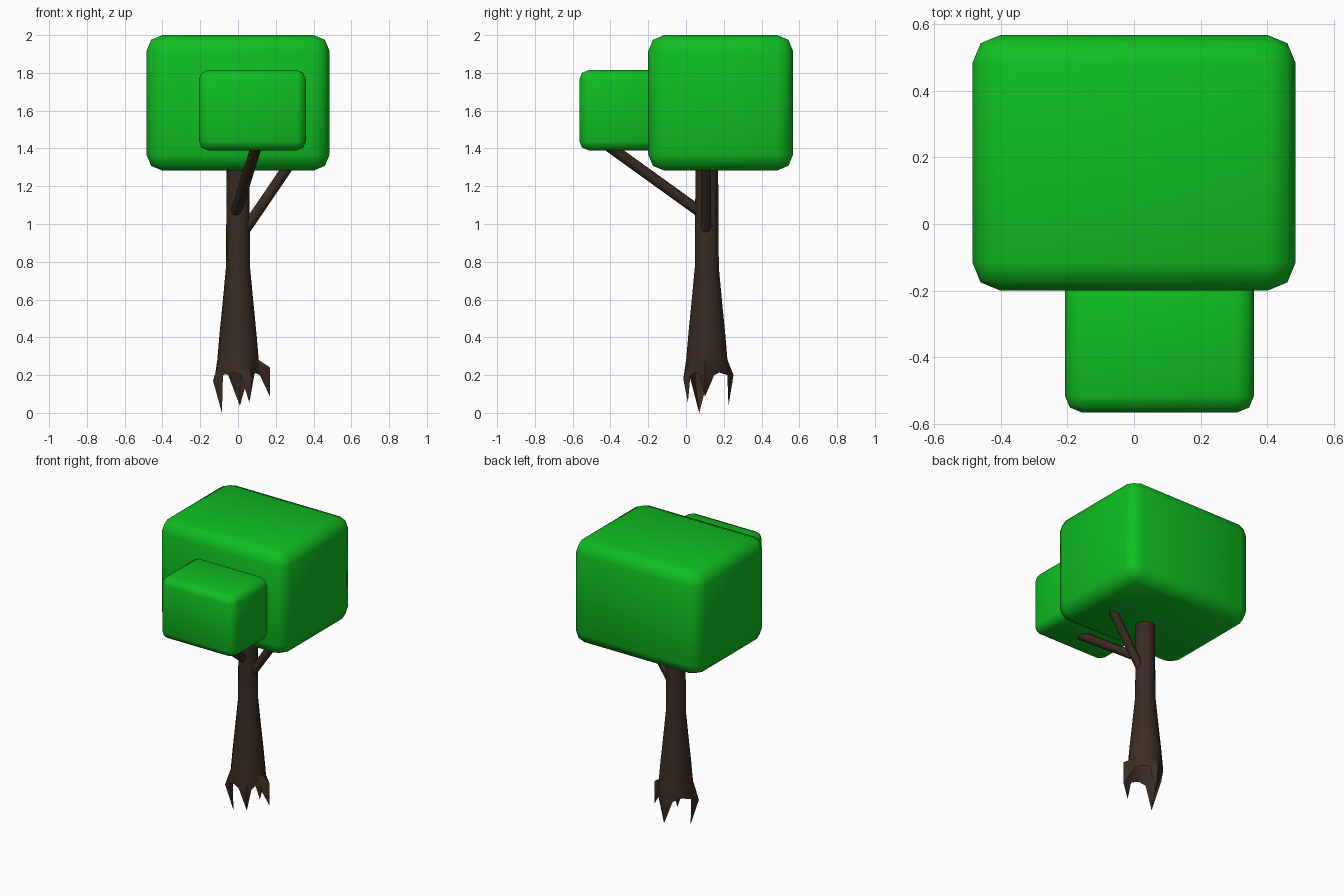
import bpy, bmesh, math
from mathutils import Vector

if "Cube" in bpy.data.objects:
    bpy.data.objects.remove(bpy.data.objects["Cube"])

def material(name, rgb):
    m = bpy.data.materials.new(name)
    m.diffuse_color = (*rgb, 1)
    m.use_nodes = True
    m.node_tree.nodes["Principled BSDF"].inputs["Base Color"].default_value = m.diffuse_color
    return m

LEAF = material("leaf green", (0.005, 0.52, 0.016))
BARK = material("bark brown", (0.042, 0.025, 0.016))

def finish(name, bm, mat, angle):
    bmesh.ops.recalc_face_normals(bm, faces=bm.faces)
    me = bpy.data.meshes.new(name)
    bm.to_mesh(me)
    bm.free()
    me.materials.append(mat)
    ob = bpy.data.objects.new(name, me)
    bpy.context.collection.objects.link(ob)
    bpy.ops.object.select_all(action='DESELECT')
    ob.select_set(True)
    bpy.context.view_layer.objects.active = ob
    bpy.ops.object.shade_smooth_by_angle(angle=math.radians(angle))
    return ob

# Rounded box of foliage
def foliage(name, lo, hi, bevel):
    bm = bmesh.new()
    bmesh.ops.create_cube(bm, size=1)
    lo, hi = Vector(lo), Vector(hi)
    for v in bm.verts:
        v.co = (lo + hi) / 2 + Vector(a * b for a, b in zip(v.co, hi - lo))
    bmesh.ops.bevel(bm, geom=bm.edges[:], offset=bevel, segments=2,
                    profile=0.5, affect='EDGES')
    return finish(name, bm, LEAF, 60)

foliage("large_crown", (-0.485, -0.2, 1.283), (0.485, 0.567, 2.0), 0.085)
foliage("small_crown", (-0.207, -0.565, 1.39), (0.36, -0.14, 1.815), 0.05)

# Straight branch between two points
def branch(name, start, end, radius):
    a, b = Vector(start), Vector(end)
    bm = bmesh.new()
    bmesh.ops.create_cone(bm, cap_ends=True, segments=10, radius1=radius,
                          radius2=radius, depth=(b - a).length)
    bm.transform((b - a).to_track_quat('Z', 'Y').to_matrix().to_4x4())
    bmesh.ops.translate(bm, verts=bm.verts, vec=(a + b) / 2)
    return finish(name, bm, BARK, 40)

branch("front_branch", (-0.012, 0.08, 1.06), (0.10, -0.42, 1.42), 0.029)
branch("side_branch", (0.03, 0.105, 0.958), (0.29, 0.105, 1.34), 0.028)

# Flared trunk whose hollow foot splits into four pointed roots
CY = 0.11
# root tip (x, y, z) with knee radius and knee height
ROOTS = [((0.17, 0.10, 0.085), 0.17, 0.24),
         ((0.01, 0.225, 0.037), 0.142, 0.2),
         ((-0.085, 0.07, 0.0), 0.146, 0.17),
         ((0.06, 0.01, 0.055), 0.145, 0.18)]
bm = bmesh.new()
heading = [math.atan2(t[1] - CY, t[0]) for t, _, _ in ROOTS]

def vert(angle, r, z):
    return bm.verts.new((r * math.cos(angle), CY + r * math.sin(angle), z))

angles, foot = [], []
for i, (tip, knee_r, knee_z) in enumerate(ROOTS):
    gap = (heading[(i + 1) % 4] - heading[i]) % math.tau
    for k, (r, z) in enumerate([(knee_r, knee_z), (0.122, 0.2),
                                (0.108, 0.215), (0.122, 0.2)]):
        a = heading[i] + gap * k / 4
        angles.append(a)
        foot.append(vert(a, r, z))

n = len(angles)
rings = [foot]
for r, z in [(0.11, 0.28), (0.098, 0.42), (0.082, 0.58), (0.064, 0.77), (0.06, 1.35)]:
    rings.append([vert(a, r, z) for a in angles])
for low, high in zip(rings, rings[1:]):
    for i in range(n):
        j = (i + 1) % n
        bm.faces.new((low[i], low[j], high[j], high[i]))
bm.faces.new(rings[-1])

# Root spikes
for i, (tip, _, _) in enumerate(ROOTS):
    t = bm.verts.new(tip)
    knee, left, right = foot[4 * i], foot[4 * i + 1], foot[4 * i - 1]
    bm.faces.new((knee, t, left))
    bm.faces.new((right, t, knee))
finish("trunk_and_roots", bm, BARK, 40)
